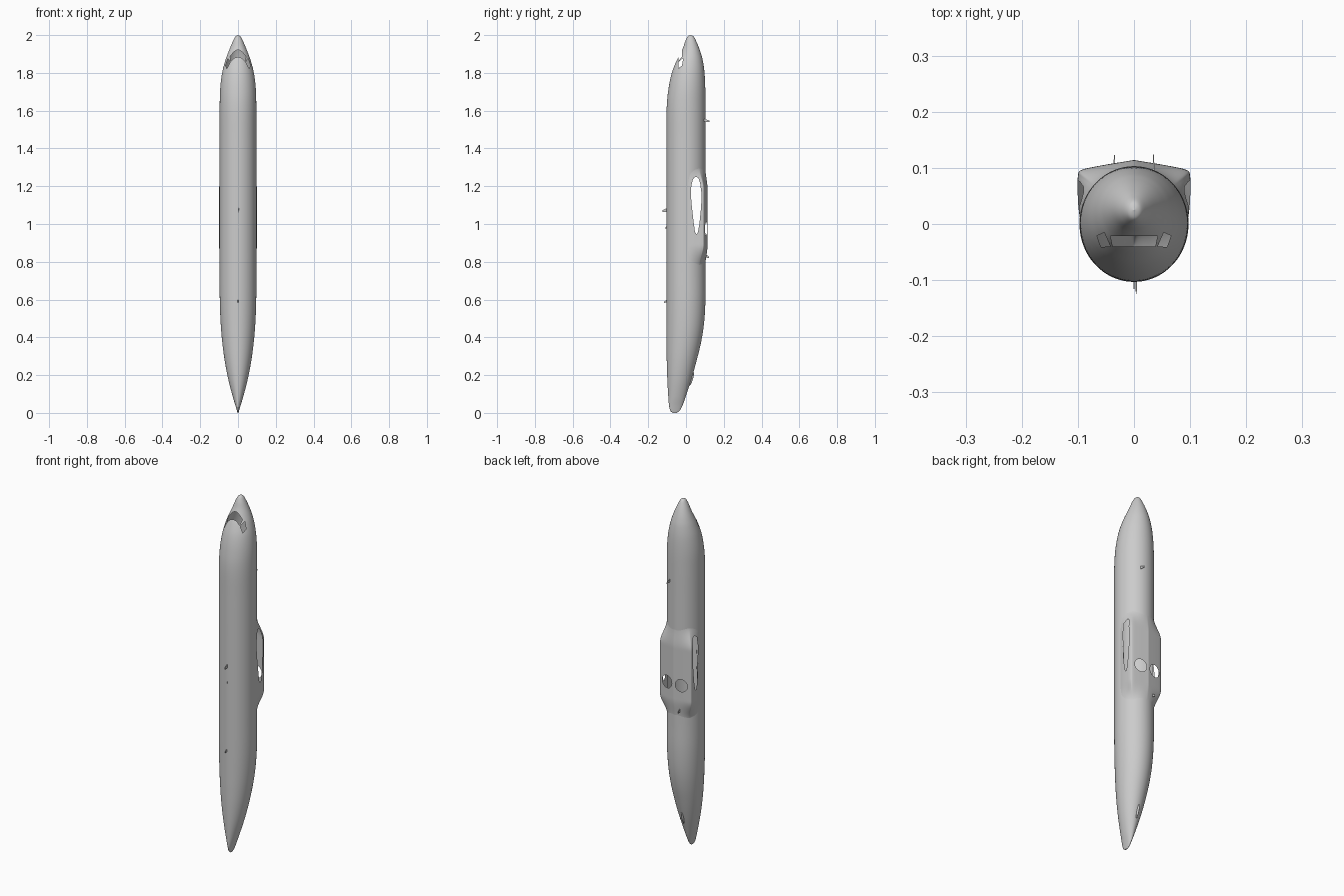
import bpy, bmesh, math
from mathutils import Vector

if "Cube" in bpy.data.objects:
    bpy.data.objects.remove(bpy.data.objects["Cube"])


def catmull(pts, n):
    # Smooth curve through control points of any dimension
    out = []
    k = len(pts)
    for i in range(k - 1):
        p0, p1, p2, p3 = pts[max(i - 1, 0)], pts[i], pts[i + 1], pts[min(i + 2, k - 1)]
        for s in range(n):
            t = s / n
            out.append(tuple(0.5 * (2 * b + (c - a) * t + (2 * a - 5 * b + 4 * c - d) * t * t
                                    + (3 * b - a - 3 * c + d) * t ** 3)
                             for a, b, c, d in zip(p0, p1, p2, p3)))
    out.append(tuple(pts[-1]))
    return out


def loft(rings, closed):
    bm = bmesh.new()
    rows = [[bm.verts.new(p) for p in r] for r in rings]
    n = len(rows[0])
    for a, b in zip(rows, rows[1:]):
        for i in range(n if closed else n - 1):
            j = (i + 1) % n
            bm.faces.new((a[i], a[j], b[j], b[i]))
    return bm, rows


def cut_opening(bm, axes, outline, keep):
    # Slice a convex outline into the skin along one axis, then remove the inside
    i, j = axes
    cu = sum(p[0] for p in outline) / len(outline)
    cv = sum(p[1] for p in outline) / len(outline)
    lo = [min(p[k] for p in outline) - 0.015 for k in (0, 1)]
    hi = [max(p[k] for p in outline) + 0.015 for k in (0, 1)]
    planes = []
    for a, b in zip(outline, outline[1:] + outline[:1]):
        nu, nv = b[1] - a[1], a[0] - b[0]
        if (cu - a[0]) * nu + (cv - a[1]) * nv > 0:
            nu, nv = -nu, -nv
        no, co = Vector((0, 0, 0)), Vector((0, 0, 0))
        no[i], no[j], co[i], co[j] = nu, nv, a[0], a[1]
        planes.append((co, no.normalized()))
    for co, no in planes:
        faces = []
        for f in bm.faces:
            c = f.calc_center_median()
            if lo[0] < c[i] < hi[0] and lo[1] < c[j] < hi[1] and keep(c):
                faces.append(f)
        edges = {e for f in faces for e in f.edges}
        verts = {v for f in faces for v in f.verts}
        bmesh.ops.bisect_plane(bm, geom=faces + list(edges) + list(verts),
                               plane_co=co, plane_no=no, dist=1e-6)
    dead = []
    for f in bm.faces:
        c = f.calc_center_median()
        if keep(c) and all((c - co).dot(no) < 0 for co, no in planes):
            dead.append(f)
    bmesh.ops.delete(bm, geom=dead, context='FACES')


def finish(bm, name, angle=40):
    bmesh.ops.recalc_face_normals(bm, faces=bm.faces)
    me = bpy.data.meshes.new(name)
    bm.to_mesh(me)
    bm.free()
    ob = bpy.data.objects.new(name, me)
    bpy.context.collection.objects.link(ob)
    bpy.ops.object.select_all(action='DESELECT')
    ob.select_set(True)
    bpy.context.view_layer.objects.active = ob
    bpy.ops.object.shade_smooth_by_angle(angle=math.radians(angle))
    return ob


# Airfoil opening at the wing root (y, z)
wing_root = [(.055, 1.25), (.066, 1.243), (.075, 1.215), (.081, 1.17), (.082, 1.13),
             (.079, 1.08), (.071, 1.0), (.063, .955), (.055, .945), (.047, .96),
             (.038, 1.03), (.029, 1.11), (.026, 1.16), (.028, 1.2), (.036, 1.235), (.045, 1.247)]

# Fuselage: stations of (z, back y, belly y, half width)
stations = [(2.0, .025, .025, .0005), (1.993, .009, .040, .013), (1.97, -.003, .053, .026),
            (1.935, -.015, .068, .041), (1.9, -.031, .08, .055), (1.86, -.052, .09, .069),
            (1.8, -.075, .098, .084), (1.72, -.092, .102, .094), (1.62, -.102, .103, .097),
            (1.45, -.103, .103, .097), (1.2, -.103, .103, .097), (.95, -.103, .103, .097),
            (.75, -.103, .103, .097), (.6, -.103, .103, .0965), (.48, -.103, .096, .092),
            (.38, -.103, .081, .084), (.28, -.102, .057, .071), (.18, -.099, .029, .052),
            (.09, -.094, .0, .029), (.04, -.09, -.018, .014), (.012, -.083, -.033, .006),
            (.002, -.072, -.047, .003)]
SEG = 96
rings = []
for z, y0, y1, w in catmull(stations, 7):
    c, h = (y0 + y1) / 2, (y1 - y0) / 2
    rings.append([(w * math.sin(2 * math.pi * k / SEG),
                   c - h * math.cos(2 * math.pi * k / SEG), max(z, 0)) for k in range(SEG)])
for p in range(SEG):
    rings[-1][p] = (rings[-1][p][0], rings[-1][p][1], 0.0)
bm, rows = loft(rings, True)
bm.faces.new(rows[0])
bm.faces.new(rows[-1])
# Skin hidden by the belly fairing is left open
covered = [f for f in bm.faces if .86 < f.calc_center_median().z < 1.24
           and f.calc_center_median().y > .035]
bmesh.ops.delete(bm, geom=covered, context='FACES')
# Cockpit windows, outlined from above (x, y)
nose = lambda c: c.z > 1.7 and c.y < .02
cut_opening(bm, (0, 1), [(-.042, -.021), (.042, -.021), (.038, -.04), (-.038, -.04)], nose)
for s in (-1, 1):
    cut_opening(bm, (0, 1), [(s * .066, -.021), (s * .053, -.015),
                             (s * .042, -.04), (s * .059, -.041)], nose)
cut_opening(bm, (1, 2), wing_root, lambda c: True)
finish(bm, "fuselage")

# Belly fairing: half section (x, y) blended into the fuselage at both ends
half = catmull([(.095, .0), (.099, .03), (.1005, .06), (.1, .085), (.094, .096),
                (.06, .104), (0, .114)], 8)
section = half + [(-x, y) for x, y in half[-2::-1]]


def smooth(t):
    t = min(max(t, 0), 1)
    return t * t * (3 - 2 * t)


rings = []
for k in range(61):
    z = 1.31 - .54 * k / 60
    s = min(smooth((1.31 - z) / .13), smooth((z - .77) / .12))
    ring = []
    for x, y in section:
        a = math.atan2(x, y)
        fx, fy = .0955 * math.sin(a), .1015 * math.cos(a)
        ring.append((fx + (x - fx) * s, fy + (y - fy) * s, z))
    rings.append(ring)
bm, rows = loft(rings, False)
cut_opening(bm, (1, 2), wing_root, lambda c: abs(c.x) > .05)
# Wheel wells
for s in (-1, 1):
    circle = [(s * .045 + .034 * math.cos(a * math.pi / 12), .975 + .035 * math.sin(a * math.pi / 12))
              for a in range(24)]
    cut_opening(bm, (0, 2), circle, lambda c: c.y > .08)
finish(bm, "belly_fairing")


# Swept blade antennas: (x, base y, z, outward sign, height, chord)
def blade(name, x, y, z, sign, height, chord):
    bm = bmesh.new()
    bmesh.ops.create_cube(bm, size=1)
    for v in bm.verts:
        tip = v.co.y + .5
        v.co = Vector((x + v.co.x * .003 * (1 - .5 * tip), y + sign * tip * height,
                       z + v.co.z * chord * (1 - .5 * tip) - tip * chord * .4))
    finish(bm, name)


for n, args in enumerate([(.004, -.1, 1.075, -1, .025, .02), (.004, -.1, .985, -1, .008, .016),
                          (0, -.1, .592, -1, .016, .014), (.035, .093, 1.55, 1, .031, .016),
                          (-.035, .105, .83, 1, .018, .016)]):
    blade("blade_antenna_%d" % (n + 1), *args)

# Tail skid bump under the rear fuselage
bm = bmesh.new()
bmesh.ops.create_uvsphere(bm, u_segments=16, v_segments=10, radius=1)
for v in bm.verts:
    z = .18 + v.co.z * .035
    v.co = Vector((v.co.x * .006, .030 + v.co.y * .007 + (z - .18) * .29, z))
finish(bm, "tail_skid")
